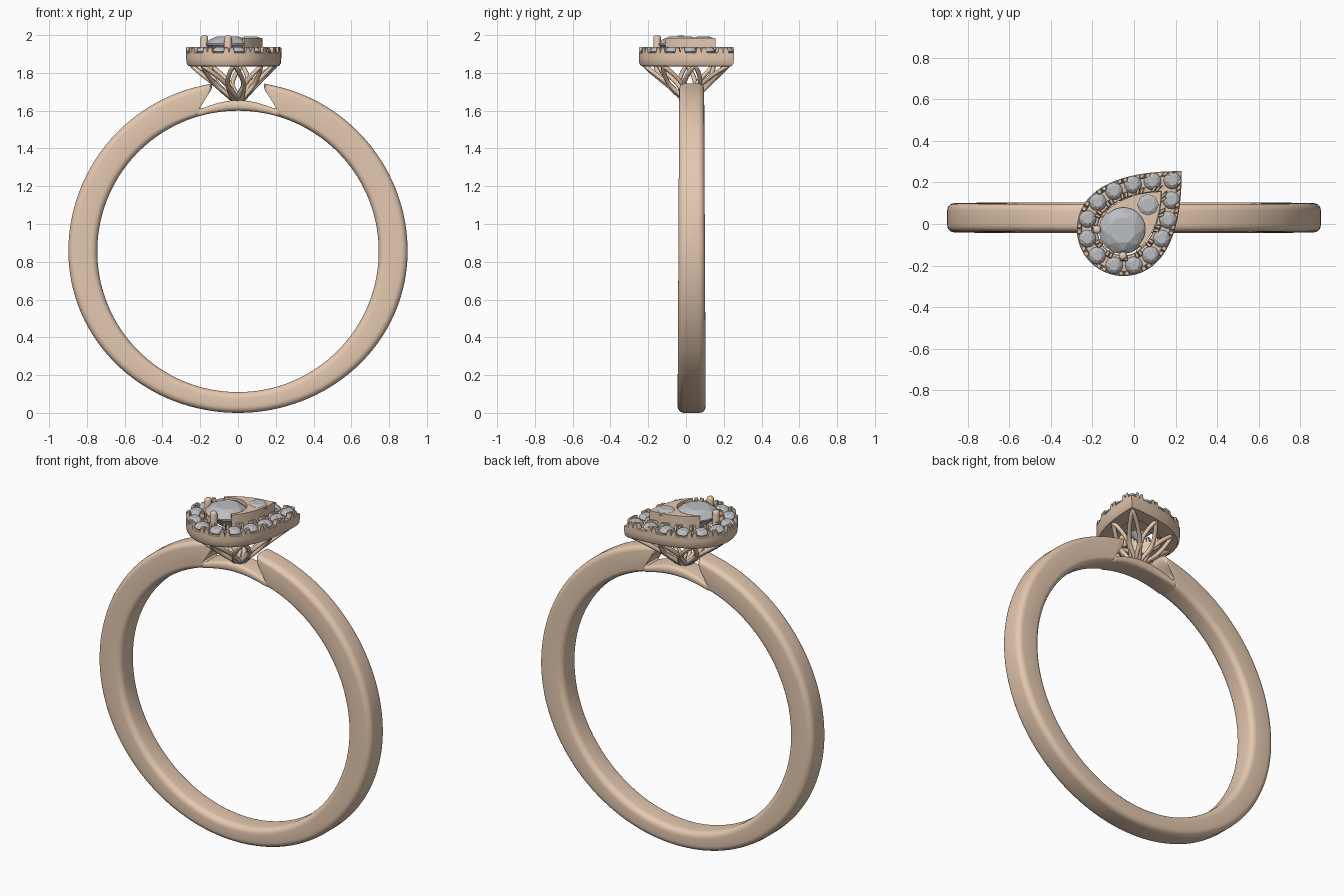
import bpy, bmesh
from math import sin, cos, pi, radians, sqrt, hypot
from mathutils import Vector

if "Cube" in bpy.data.objects:
    bpy.data.objects.remove(bpy.data.objects["Cube"])

gold = bpy.data.materials.new("rose_gold")
gold.diffuse_color = (0.78, 0.58, 0.43, 1)
gold.use_nodes = True
gold.node_tree.nodes["Principled BSDF"].inputs["Base Color"].default_value = gold.diffuse_color
gem_mat = bpy.data.materials.new("stone_grey")
gem_mat.diffuse_color = (0.5, 0.51, 0.53, 1)
gem_mat.use_nodes = True
gem_mat.node_tree.nodes["Principled BSDF"].inputs["Base Color"].default_value = gem_mat.diffuse_color


def finish(name, bm, mat=gold, smooth=True):
    bmesh.ops.recalc_face_normals(bm, faces=bm.faces[:])
    me = bpy.data.meshes.new(name)
    bm.to_mesh(me)
    bm.free()
    me.materials.append(mat)
    if smooth:
        me.shade_smooth()
        me.set_sharp_from_angle(angle=radians(38))
    ob = bpy.data.objects.new(name, me)
    bpy.context.collection.objects.link(ob)
    return ob


def loft(name, sections):
    """Closed loop of closed sections."""
    bm = bmesh.new()
    rows = [[bm.verts.new(p) for p in s] for s in sections]
    n, m = len(rows), len(rows[0])
    for i in range(n):
        a, b = rows[i], rows[(i + 1) % n]
        for j in range(m):
            k = (j + 1) % m
            bm.faces.new((a[j], b[j], b[k], a[k]))
    return finish(name, bm)


# --- Band: outer edge folds back under the head to leave side openings
CZ, RI, BAND_Y = 0.855, 0.745, 0.03
stations = []
for i in range(61):
    s = i / 60
    po = radians(-90 + 171 * s)
    pi_ = po - radians(10.6) * s ** 6
    R = 0.898 - 0.043 * max(0, -sin(po)) ** 2
    stations.append((R * cos(po), CZ + R * sin(po), RI * cos(pi_)))
    if i == 60:
        stations[-1] = (0.14, 1.744, 0.25)
inner_z = [CZ + RI * sin(radians(-90 + 171 * i / 60) - radians(10.6) * (i / 60) ** 6) for i in range(61)]
for p in [(0.137, 1.728, 0.245), (0.142, 1.71, 0.24), (0.155, 1.69, 0.235), (0.175, 1.668, 0.23),
          (0.193, 1.648, 0.223), (0.203, 1.63, 0.216), (0.205, 1.616, 0.208), (0.195, 1.61, 0.195),
          (0.15, 1.627, 0.15), (0.1, 1.642, 0.1), (0.05, 1.652, 0.05), (0, 1.655, 0)]:
    stations.append(p)
    inner_z.append(CZ + sqrt(RI ** 2 - p[2] ** 2))


def band_section(st, zi, sign):
    xo, zo, xi = st
    t = hypot(xo - xi, zo - zi)
    dx, dz = (xo - xi) / t, (zo - zi) / t
    w = 0.075 - 0.009 * min(1, zi / 1.6)
    r = min(0.034, 0.42 * t)
    pts = []
    for q, (cd, cy) in enumerate([(t - r, w - r), (r, w - r), (r, r - w), (t - r, r - w)]):
        for k in range(6):
            a = (q + k / 5) * pi / 2
            d, y = cd + r * cos(a), cy + r * sin(a)
            pts.append((sign * (xi + dx * d), BAND_Y + y, zi + dz * d))
    return pts


right = [band_section(s, z, 1) for s, z in zip(stations, inner_z)]
left = [band_section(s, z, -1) for s, z in zip(stations, inner_z)]
loft("band", right + left[-2:0:-1])

# --- Pear outline, tip pointing to +x +y
CX, CY = -0.05, -0.025


def to_world(a, b, z):
    return Vector((CX + (a - b) / sqrt(2), CY + (a + b) / sqrt(2), z))


def pear_local(t, r, T):
    t %= 1
    if 1 / 3 <= t <= 2 / 3:
        ang = pi / 2 + pi * (t * 3 - 1)
        return r * cos(ang), r * sin(ang)
    side = 1 if t < 0.5 else -1
    u = 3 * (t if t < 0.5 else 1 - t)
    v = 1 - u
    a = v ** 3 * T + 3 * v * v * u * 0.76 * T + 3 * v * u * u * 0.38 * T
    b = 3 * v * v * u * 0.24 * T + 3 * v * u * u * r + u ** 3 * r
    return a, side * b


def pear(t, off, z):
    return to_world(*pear_local(t, 0.225 - off, 0.395 - 1.414 * off), z)


# even spacing measured along the line of the small stones
lengths = [0]
for i in range(3000):
    lengths.append(lengths[-1] + (pear((i + 1) / 3000, .045, 0) - pear(i / 3000, .045, 0)).length)


def even(f):
    f = (f % 1) * lengths[-1]
    lo, hi = 0, 3000
    while hi - lo > 1:
        mid = (lo + hi) // 2
        lo, hi = (mid, hi) if lengths[mid] <= f else (lo, mid)
    return (lo + (f - lengths[lo]) / (lengths[hi] - lengths[lo])) / 3000


# --- Halo with raised claws between the stones
STONES, STEP = 14, 20
halo = []
for i in range(STONES * STEP):
    ph = (i / STEP) % 1
    top = 1.937 if 0.29 < ph < 0.71 and abs(ph - 0.5) > 0.04 else 1.908
    t = even(i / (STONES * STEP))
    halo.append([pear(t, o, z) for o, z in [(0.10, 1.84), (0.03, 1.834), (0.012, 1.836), (0.003, 1.85), (0, 1.88),
                                            (0, top - 0.004), (0.004, top), (0.02, top), (0.025, 1.91),
                                            (0.07, 1.91), (0.075, top), (0.096, top), (0.10, top - 0.004)]])
loft("halo", halo)


# --- Faceted stones
def stone(name, c, r, crown, depth, n=8):
    bm = bmesh.new()
    for rad, z, cnt, off in [(0.55, crown, n, 0.5), (0.82, crown * 0.6, n, 0),
                             (1, 0.0, 2 * n, 0), (1, -0.06 * r, 2 * n, 0), (0.02, -depth, n, 0)]:
        for k in range(cnt):
            a = 2 * pi * (k + off) / cnt
            bm.verts.new((c[0] + r * rad * cos(a), c[1] + r * rad * sin(a), c[2] + z))
    bmesh.ops.convex_hull(bm, input=bm.verts[:])
    finish(name, bm, gem_mat, False)


for i in range(STONES):
    stone(f"halo_stone_{i + 1}", pear(even(i / STONES), 0.045, 1.917), 0.042, 0.019, 0.05)
stone("main_stone", to_world(-0.006, 0, 1.955), 0.116, 0.037, 0.11)
stone("accent_stone", to_world(0.166, 0, 1.973), 0.06, 0.02, 0.05)

# --- Raised pointed seat around the accent stone
outline = [pear_local(k / 45, 0.12, 0.255) for k in range(-15, 16)]
outline += [(0.104 * cos(a), 0.104 * sin(a)) for a in [radians(90 - 9 * k) for k in range(21)]]
bm = bmesh.new()
face = bm.faces.new([bm.verts.new(to_world(a, b, 1.85)) for a, b in outline])
ext = bmesh.ops.extrude_face_region(bm, geom=[face])
bmesh.ops.translate(bm, verts=[v for v in ext["geom"] if isinstance(v, bmesh.types.BMVert)], vec=(0, 0, 0.134))
finish("accent_seat", bm)

# --- Round-topped prongs on the main stone
for name, x, y in [("prong_left", -0.178, -0.027), ("prong_front", -0.053, -0.153)]:
    bm = bmesh.new()
    prof = [(0.02, 1.86), (0.02, 1.985), (0.017, 1.994), (0.01, 1.999)]
    rings = [[bm.verts.new((x + r * cos(k * pi / 8), y + r * sin(k * pi / 8), z)) for k in range(16)] for r, z in prof]
    for a, b in zip(rings, rings[1:]):
        for k in range(16):
            bm.faces.new((a[k], a[(k + 1) % 16], b[(k + 1) % 16], b[k]))
    bm.faces.new(rings[0])
    bm.faces.new(rings[-1])
    finish(name, bm)

# --- Basket of open lotus petals under the halo
BASE = Vector((0, 0.015, 1.655))


def basket(f, h):
    top = pear(even(f), 0.03, 1.838)
    d = Vector((top.x - BASE.x, top.y - BASE.y, 0)).normalized()
    return (BASE + d * 0.025).lerp(top, h)


PETALS = 8
for i in range(PETALS):
    path = []
    for side in (1, -1):
        for k in range(12):
            h = k / 12 if side > 0 else 1 - k / 12
            spread = 0.47 * (sin(pi * h / 0.9) if h < 0.45 else (1 - h) / 0.55)
            path.append(basket((i + side * spread) / PETALS, h))
    cu = bpy.data.curves.new(f"petal_{i + 1}", "CURVE")
    cu.dimensions = "3D"
    cu.bevel_depth = 0.012
    cu.bevel_resolution = 2
    sp = cu.splines.new("POLY")
    sp.points.add(len(path) - 1)
    for p, q in zip(sp.points, path):
        p.co = (*q, 1)
    sp.use_cyclic_u = True
    cu.materials.append(gold)
    bpy.context.collection.objects.link(bpy.data.objects.new(f"petal_{i + 1}", cu))

# --- Foot joining basket to band
bm = bmesh.new()
bmesh.ops.create_cone(bm, cap_ends=True, segments=24, radius1=0.036, radius2=0.036, depth=0.03)
bmesh.ops.translate(bm, verts=bm.verts[:], vec=(BASE.x, BASE.y, 1.65))
finish("basket_foot", bm)
